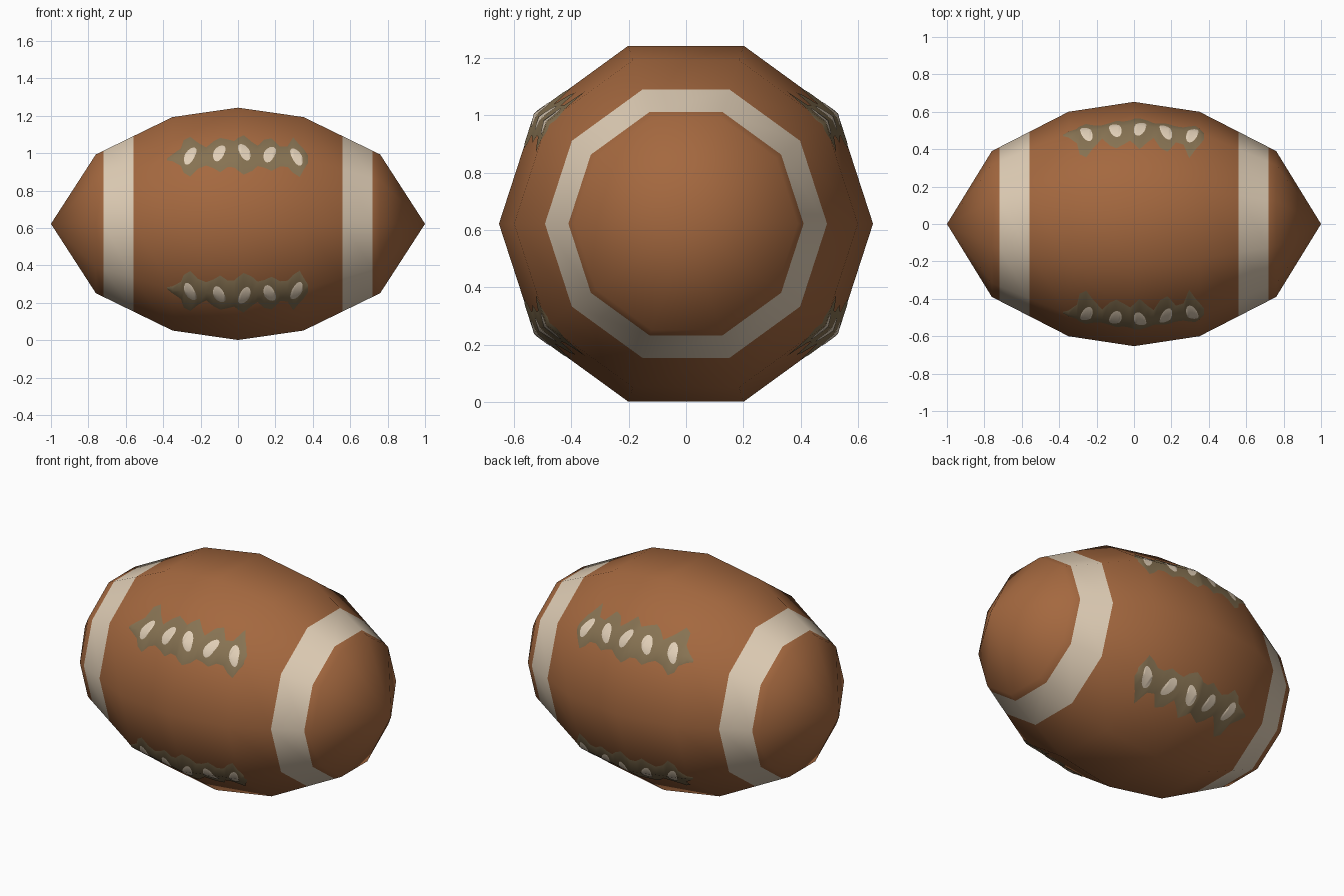
import bpy, bmesh, math
from mathutils import Vector, Matrix

if "Cube" in bpy.data.objects:
    bpy.data.objects.remove(bpy.data.objects["Cube"])

CZ = 0.622                                   # height of the long axis
PROFILE = [(-1, 0), (-0.76, 0.39), (-0.35, 0.60), (0, 0.653),
           (0.35, 0.60), (0.76, 0.39), (1, 0)]
SIDES = 10


def srgb(r, g, b):
    f = lambda c: c / 12.92 if c <= 0.04045 else ((c + 0.055) / 1.055) ** 2.4
    return (f(r / 255), f(g / 255), f(b / 255), 1)


def material(name, rgb):
    m = bpy.data.materials.new(name)
    m.diffuse_color = srgb(*rgb)
    m.use_nodes = True
    m.node_tree.nodes["Principled BSDF"].inputs["Base Color"].default_value = m.diffuse_color
    return m


leather = material("leather_brown", (164, 104, 63))
cream = material("cream_white", (224, 206, 182))
olive = material("olive_patch", (134, 114, 82))


def finish(bm, name, mats):
    for f in bm.faces:
        f.smooth = True
    me = bpy.data.meshes.new(name)
    bm.to_mesh(me)
    bm.free()
    for m in mats:
        me.materials.append(m)
    ob = bpy.data.objects.new(name, me)
    bpy.context.collection.objects.link(ob)
    return ob


# Ball: spin the profile round the long axis, then cut the two painted stripes
bm = bmesh.new()
vs = [bm.verts.new((x, r, CZ)) for x, r in PROFILE]
for a, b in zip(vs, vs[1:]):
    bm.edges.new((a, b))
bmesh.ops.spin(bm, geom=bm.verts[:] + bm.edges[:], cent=(0, 0, CZ), axis=(1, 0, 0),
               angle=math.tau, steps=SIDES, use_merge=True)
bmesh.ops.remove_doubles(bm, verts=bm.verts, dist=1e-4)
for x in (-0.72, -0.56, 0.56, 0.72):
    bmesh.ops.bisect_plane(bm, geom=bm.verts[:] + bm.edges[:] + bm.faces[:],
                           plane_co=(x, 0, 0), plane_no=(1, 0, 0))
bmesh.ops.recalc_face_normals(bm, faces=bm.faces)
for f in bm.faces:
    f.material_index = int(0.56 < abs(f.calc_center_median().x) < 0.72)
finish(bm, "ball_body", [leather, cream])


def radius(x):
    for (x0, r0), (x1, r1) in zip(PROFILE, PROFILE[1:]):
        if x <= x1:
            return r0 + (r1 - r0) * (x - x0) / (x1 - x0)


def on_surface(x, t, lift, sy, sz):
    """Point t away from the 36 degree ridge, measured across the facets."""
    ridge, r = math.radians(36), radius(x)
    face = math.radians(54 if t > 1e-6 else 18 if t < -1e-6 else 36)
    y = r * math.cos(ridge) - t * math.sin(face) + lift * math.cos(face)
    z = r * math.sin(ridge) + t * math.cos(face) + lift * math.sin(face)
    return (x, sy * y, CZ + sz * z)


def add_strip(bm, columns, lift):
    """Thin skin from (x, high, low) columns, mirrored to all four ridges."""
    for sy in (-1, 1):
        for sz in (-1, 1):
            rows = [[bm.verts.new(on_surface(x, t, lift, sy, sz))
                     for t in (lo, min(max(0, lo), hi), hi)] for x, hi, lo in columns]
            for a, b in zip(rows, rows[1:]):
                for k in (0, 1):
                    quad = [a[k], b[k], b[k + 1], a[k + 1]]
                    bm.faces.new(quad if sy * sz < 0 else quad[::-1])


# Lace patch: ragged outline as x, reach above ridge, reach below ridge
PATCH = [(-.38, .005, .005), (-.35, .03, .02), (-.305, .075, .05), (-.29, .15, .09),
         (-.255, .175, .115), (-.215, .115, .075), (-.17, .065, .06), (-.13, .115, .08),
         (-.095, .14, .105), (-.055, .12, .08), (-.02, .10, .085), (0, .125, .105),
         (.03, .155, .125), (.075, .10, .10), (.105, .07, .07), (.14, .13, .075),
         (.18, .15, .09), (.225, .08, .06), (.265, .09, .06), (.295, .175, .09),
         (.33, .11, .11), (.35, .08, .07), (.375, .03, .02)]
bm = bmesh.new()
add_strip(bm, [(x, hi, -lo) for x, hi, lo in PATCH], 0.002)
bmesh.ops.remove_doubles(bm, verts=bm.verts, dist=1e-5)
finish(bm, "lace_patches", [olive])

# Lace stitches: slanted ovals as centre x and slant
bm = bmesh.new()
for cx, slant in ((-.255, .03), (-.1, .02), (.033, -.025), (.17, .025), (.312, -.03)):
    cols = []
    for i in range(9):
        u = -math.cos(math.pi * i / 8)
        h = 0.052 * math.sqrt(max(0, 1 - u * u))
        mid = 0.012 + slant * u
        cols.append((cx + 0.034 * u, mid + h, mid - h))
    add_strip(bm, cols, 0.004)
bmesh.ops.remove_doubles(bm, verts=bm.verts, dist=1e-5)
finish(bm, "lace_stitches", [cream])
